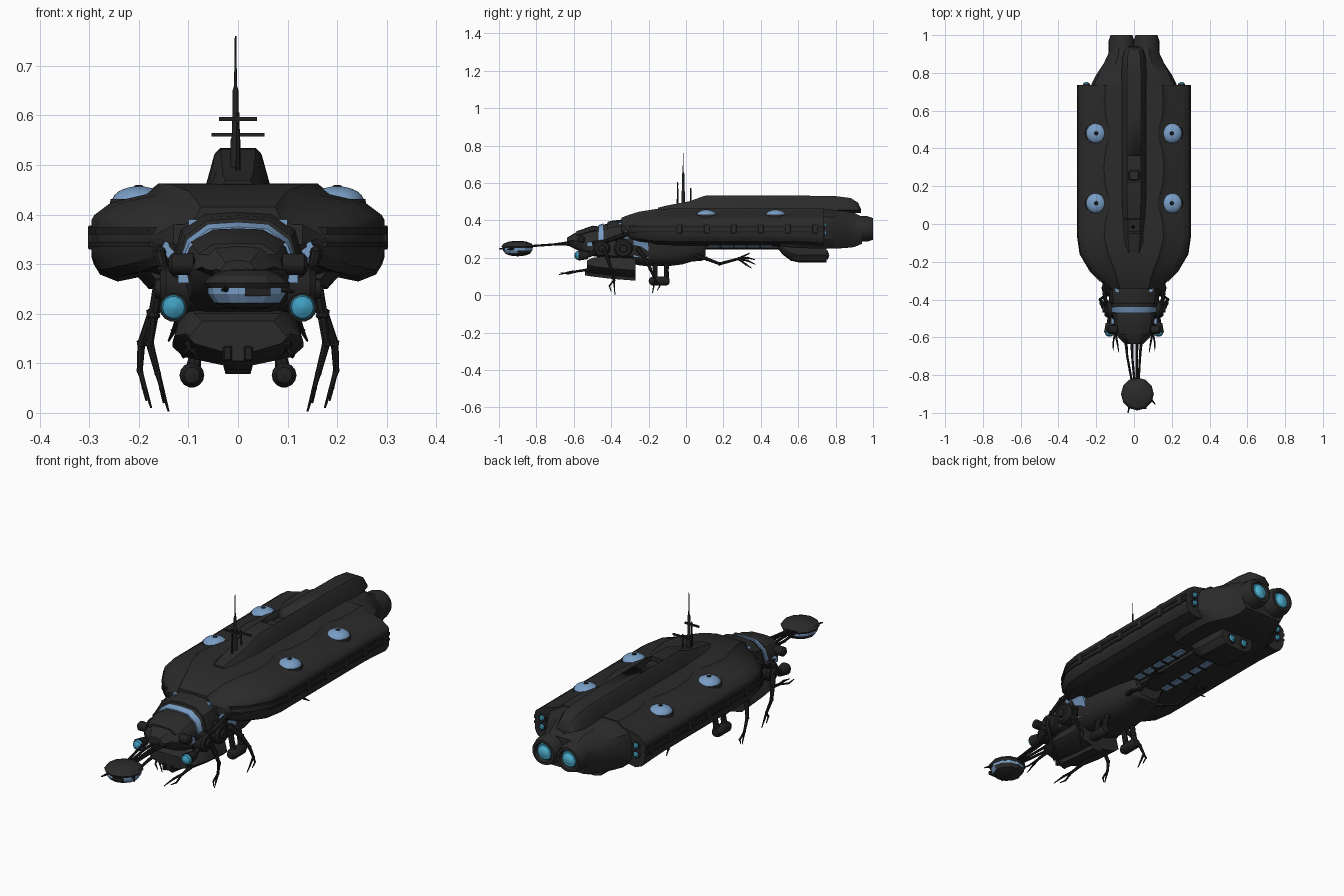
import bpy, bmesh, math
from mathutils import Vector, Matrix

def material(name, rgb):
    m = bpy.data.materials.new(name)
    m.diffuse_color = (*rgb, 1)
    return m

HULL = material("charcoal hull", (0.024, 0.024, 0.024))
MECH = material("black machinery", (0.015, 0.015, 0.015))
GLASS = material("pale blue glass", (0.19, 0.34, 0.56))
GLOW = material("cyan glow", (0.05, 0.34, 0.52))
CORE = material("bright cyan core", (0.10, 0.55, 0.78))

def finish(name, bm, mat, mirror=False, angle=35):
    bmesh.ops.recalc_face_normals(bm, faces=bm.faces)
    me = bpy.data.meshes.new(name)
    bm.to_mesh(me)
    bm.free()
    me.materials.append(mat)
    me.polygons.foreach_set("use_smooth", [True] * len(me.polygons))
    me.set_sharp_from_angle(angle=math.radians(angle))
    ob = bpy.data.objects.new(name, me)
    bpy.context.collection.objects.link(ob)
    if mirror:
        ob.modifiers.new("mirror", "MIRROR").use_mirror_merge = False
    return ob

def skin(bm, rings):
    rows = [[bm.verts.new(p) for p in r] for r in rings]
    n = len(rows[0])
    for a, b in zip(rows, rows[1:]):
        for i in range(n):
            bm.faces.new((a[i], a[(i + 1) % n], b[(i + 1) % n], b[i]))
    bm.faces.new(rows[0])
    bm.faces.new(rows[-1])

def loft(name, sections, mat, angle=35):
    """sections: (y, right-half profile from top centre to bottom centre)"""
    bm = bmesh.new()
    skin(bm, [[(x, y, z) for x, z in h] + [(-x, y, z) for x, z in h[-2:0:-1]] for y, h in sections])
    return finish(name, bm, mat, angle=angle)

def lathe(name, prof, mat, at, axis=(0, 0, 1), segs=20, mirror=False, angle=35):
    """prof: (radius, height along axis) pairs"""
    bm = bmesh.new()
    rot = Vector((0, 0, 1)).rotation_difference(Vector(axis)).to_matrix()
    skin(bm, [[Vector(at) + rot @ Vector((max(r, 1e-4) * math.cos(t * math.tau / segs),
               max(r, 1e-4) * math.sin(t * math.tau / segs), h)) for t in range(segs)] for r, h in prof])
    return finish(name, bm, mat, mirror, angle)

def box(name, x, y, z, mat, mirror=False, bevel=0.0):
    bm = bmesh.new()
    bmesh.ops.create_cube(bm, size=1)
    for v in bm.verts:
        v.co = [a[0] + (a[1] - a[0]) * (c + 0.5) for a, c in zip((x, y, z), v.co)]
    if bevel:
        bmesh.ops.bevel(bm, geom=bm.edges[:], offset=bevel, segments=1, affect="EDGES")
    return finish(name, bm, mat, mirror)

def limb(name, paths, mat=MECH, mirror=True, joints=True):
    """paths: lists of (x, y, z, radius) joined by tapered rods with ball joints"""
    bm = bmesh.new()
    for path in paths:
        for a, b in zip(path, path[1:]):
            p, q = Vector(a[:3]), Vector(b[:3])
            rot = (q - p).to_track_quat("Z", "Y").to_matrix().to_4x4()
            bmesh.ops.create_cone(bm, cap_ends=True, segments=8, radius1=a[3], radius2=b[3],
                                  depth=(q - p).length, matrix=Matrix.Translation((p + q) / 2) @ rot)
        for p in path[1:-1] if joints else []:
            bmesh.ops.create_icosphere(bm, subdivisions=1, radius=p[3] * 1.35, matrix=Matrix.Translation(p[:3]))
    return finish(name, bm, mat, mirror)

# Main hull: (y, half width, plateau half width, top, bottom)
plan = [(-.345, .13, .075, .415, .33), (-.305, .175, .085, .43, .305), (-.25, .23, .10, .447, .287),
        (-.16, .283, .135, .461, .276), (-.07, .296, .157, .463, .274), (.02, .296, .15, .463, .274),
        (.11, .296, .125, .463, .274), (.2, .296, .15, .463, .274), (.3, .296, .16, .463, .274),
        (.39, .296, .15, .463, .274), (.48, .296, .125, .463, .274), (.57, .296, .15, .463, .274),
        (.66, .296, .155, .463, .27), (.735, .296, .15, .463, .265)]
loft("main_hull", [(y, [(0, t), (p, t), (p + (w - p) * .2, t - .022), (p + (w - p) * .7, t - .038),
     (w - .006, t - .064), (w, t - .075), (w, b + .05), (w - .006, b + .033), (w * .94, b + .014),
     (w * .82, b), (w * .62, b + .012), (w * .4, b - .008), (0, b - .012)])
     for y, w, p, t, b in plan], HULL, 30)
for i, (lo, hi) in enumerate([(.335, .345), (.36, .374)]):
    loft(f"side_rail_{i}", [(y, [(0, hi), (w + .005, hi), (w + .005, lo), (0, lo)])
         for y, w, p, t, b in plan[1:]], MECH)
for i in range(6):
    box(f"rail_clamp_{i}", (.285, .303), (-.05 + i * .145, -.02 + i * .145), (.33, .378), HULL, True, .003)

# Stern block narrowing to the engines
loft("stern", [(y, [(0, t), (w * .6, t), (w * .93, t - .04), (w, t - .08), (w, b + .05), (w * .8, b), (0, b)])
     for y, w, t, b in [(.5, .20, .455, .262), (.6, .225, .458, .252), (.74, .225, .46, .25),
                        (.79, .20, .457, .25), (.85, .16, .45, .252), (.9, .137, .44, .258), (.94, .13, .42, .275)]], HULL)
lathe("main_engine", [(0, -.15), (.068, -.15), (.068, -.03), (.058, 0), (.045, 0), (.041, -.015), (0, -.015)],
      HULL, (.066, 1, .355), (0, 1, 0), 28, True)
lathe("engine_glow", [(0, -.02), (.042, -.02), (.036, -.008), (0, -.008)], GLOW, (.066, 1, .355), (0, 1, 0), 24, True)
lathe("engine_core", [(0, -.02), (.026, -.006), (.016, -.001), (0, 0)], CORE, (.066, 1, .355), (0, 1, 0), 24, True)
for z in (.332, .375):
    lathe(f"side_thruster_{z}", [(0, -.02), (.02, -.02), (.018, .006), (0, .006)], HULL, (.252, .738, z), (0, 1, 0), 14, True)
    lathe(f"side_thruster_glow_{z}", [(0, 0), (.015, .003), (.009, .013), (0, .015)], GLOW, (.252, .738, z), (0, 1, 0), 14, True)

# Dorsal spine with a cut hatch
spine = loft("dorsal_spine", [(y, [(0, t), (w * .55, t), (w * .72, t - .012), (w, .455), (0, .44)])
     for y, w, t in [(-.15, .045, .468), (-.1, .055, .48), (.02, .06, .503), (.1, .065, .532), (.3, .066, .534),
                     (.6, .066, .533), (.8, .066, .53), (.88, .062, .52), (.92, .05, .495), (.935, .04, .462)]], HULL, 30)
cutter = box("hatch_cutter", (-.034, .034), (.22, .36), (.498, .6), MECH)
cutter.hide_render = True
cutter.hide_viewport = True
cut = spine.modifiers.new("hatch", "BOOLEAN")
cut.object, cut.operation, cut.solver = cutter, "DIFFERENCE", "EXACT"
box("hatch_block", (-.028, .028), (.23, .285), (.49, .522), HULL, bevel=.006)

# Antenna mast and cross bars
lathe("antenna_mast", [(.011, -.05), (.01, .05), (.007, .06), (.006, .15), (.003, .16), (.0015, .26)],
      MECH, (-.005, -.015, .5), segs=10)
for y, z, w in [(-.045, .594, .038), (.025, .562, .053)]:
    limb(f"antenna_post_{z}", [[(0, y, .48, .005), (0, y, z + .012, .003)]], mirror=False)
    box(f"antenna_bar_{z}", (-w, w), (y - .004, y + .004), (z - .005, z + .003), MECH)

# Deck domes
for y in (.11, .48):
    lathe(f"dome_ring_{y}", [(0, -.03), (.062, -.03), (.057, .004), (0, .004)], HULL, (.2, y, .427), segs=28, mirror=True)
    lathe(f"deck_dome_{y}", [(.054 * math.cos(a * .224), .03 * math.sin(a * .224)) for a in range(8)],
          GLASS, (.2, y, .427), segs=28, mirror=True)
    lathe(f"dome_cap_{y}", [(0, 0), (.012, 0), (.008, .004), (0, .005)], MECH, (.2, y, .455), segs=8, mirror=True)

# Head with glass collar, brow and knobs
def head(y, w, t, b):
    return (y, [(0, t), (w * .5, t - .004), (w * .85, t - .035), (w, (t + b) / 2), (w * .9, b + .02), (w * .6, b), (0, b)])
loft("head", [head(-.635, .05, .308, .268), head(-.6, .085, .33, .25), head(-.57, .10, .342, .235), head(-.5, .108, .36, .21),
              head(-.44, .118, .378, .2), head(-.38, .13, .392, .19), head(-.28, .145, .41, .19)], HULL)
loft("glass_collar", [head(-.468, .117, .375, .215), head(-.44, .121, .385, .21)], GLASS)
loft("neck_collar", [head(-.42, .125, .392, .195), head(-.4, .132, .398, .19), head(-.34, .135, .405, .19)], HULL)
loft("brow", [(-.585, [(0, .342), (.05, .34), (.08, .32), (0, .315)]), (-.5, [(0, .372), (.05, .37), (.095, .345), (0, .33)]),
              (-.475, [(0, .37), (.05, .368), (.095, .345), (0, .33)])], HULL)
loft("cabin_glass", [(-.33, [(0, .37), (.14, .36), (.155, .33), (.125, .29), (.12, .21), (0, .2)]),
                     (-.2, [(0, .37), (.16, .36), (.165, .33), (.135, .26), (.12, .2), (0, .2)])], GLASS)
box("brow_window", (.065, .10), (-.36, -.34), (.372, .39), GLASS, True)
box("cheek_window", (.085, .121), (-.53, -.5), (.262, .285), GLASS, True)
for y, r in [(-.56, .022), (-.36, .02)]:
    lathe(f"head_knob_{y}", [(0, -.03), (r, -.025), (r, .018), (r * .6, .025), (0, .025)],
          MECH, (.115, y, .30), (1, 0, 0), 12, True)
for y, r in [(-.45, .045), (-.335, .05)]:
    lathe(f"shoulder_{y}", [(0, -.06), (r, -.06), (r, .01), (r * .8, .022), (r * .45, .022), (r * .4, .032), (0, .032)],
          MECH, (.135, y, .25), (1, 0, 0), 18, True)
lathe("lamp_housing", [(0, .05), (.02, .05), (.029, .0), (0, .0)], MECH, (.13, -.575, .213), (0, 1, 0), 14, True)
lathe("lamp_eye", [(0, .01), (.026, .004), (.022, -.012), (.01, -.02), (0, -.022)], GLOW, (.13, -.575, .213), (0, 1, 0), 14, True)
limb("lamp_arm", [[(.13, -.53, .213, .014), (.125, -.46, .235, .012)]])
limb("neck_pipe", [[(.12, -.5, .28, .008), (.15, -.42, .29, .01), (.158, -.34, .32, .012), (.15, -.28, .34, .012)]])

# Jaw and belly
def jaw(y, s, t, b):
    return (y, [(0, t), (.09 * s, t), (.12 * s, t - .03), (.132 * s, b + .055), (.11 * s, b + .035), (.03, b + .018), (.025, b), (0, b)])
loft("jaw", [jaw(-.53, .8, .185, .105), jaw(-.5, .97, .2, .1), jaw(-.4, 1, .215, .088), jaw(-.27, 1, .21, .078)], HULL)
box("jaw_grille", (.012, .03), (-.54, -.5), (.105, .135), MECH, True, .003)
loft("belly", [(y, [(0, .3), (w, .29), (w, b + .06), (w * .8, b + .02), (w * .45, b), (0, b)])
     for y, w, b in [(-.3, .125, .17), (-.24, .13, .158), (-.1, .125, .155), (-.02, .115, .165), (.03, .105, .18), (.09, .09, .185), (.105, .08, .2)]], HULL)
loft("rear_belly_pod", [(y, [(0, .28), (w, .28), (w, b + .04), (w * .75, b + .008), (w * .4, b), (0, b)])
     for y, w, b in [(.48, .06, .26), (.52, .085, .215), (.56, .095, .185), (.6, .097, .176), (.75, .09, .175)]], HULL)
loft("keel", [(y, [(0, .3), (.06, .3), (.05, .25), (0, .245)]) for y in (.05, .3, .55)], HULL)
box("belly_window", (.065, .10), (.12, .46), (.258, .272), GLASS, True, .003)
for i in range(4):
    box(f"window_frame_{i}", (.06, .105), (.18 + i * .07, .19 + i * .07), (.254, .274), MECH, True)
lathe("belly_thruster", [(0, -.02), (.027, -.02), (.023, .008), (0, .008)], HULL, (.036, .75, .215), (0, 1, 0), 16, True)
lathe("belly_thruster_glow", [(0, .0), (.018, .007), (.01, .015), (0, .016)], GLOW, (.036, .75, .215), (0, 1, 0), 16, True)

# Slung gun pods
for y in (-.165, -.105):
    limb(f"gun_strut_{y}", [[(.075, y, .17, .014), (.085, y, .12, .012), (.092, y, .08, .016)]])
lathe("gun_pod", [(0, -.06), (.016, -.055), (.025, -.04), (.025, .035), (.018, .05), (0, .052)], MECH, (.093, -.14, .076), (0, 1, 0), 14, True)

# Legs, grasping claws
limb("front_leg", [[(.16, -.44, .25, .013), (.17, -.42, .2, .011), (.178, -.4, .14, .008), (.162, -.385, .08, .006), (.14, -.38, .003, .002)],
                   [(.162, -.385, .08, .005), (.155, -.41, .05, .004), (.15, -.4, .02, .002)]])
limb("rear_leg", [[(.14, -.26, .25, .013), (.172, -.22, .2, .011), (.195, -.19, .14, .008), (.198, -.165, .085, .006), (.175, -.18, .01, .002)],
                  [(.198, -.165, .085, .005), (.19, -.14, .05, .004), (.185, -.155, .025, .002)]])
limb("front_claw", [[(.1, -.5, .14, .009), (.1, -.57, .13, .006), (.09, -.62, .125, .005), (.08, -.68, .11, .002)],
                    [(.1, -.57, .13, .005), (.11, -.63, .115, .004), (.11, -.67, .12, .002)]])
limb("rear_claw", [[(.08, .05, .21, .012), (.1, .11, .195, .009), (.11, .18, .168, .008), (.12, .28, .195, .007), (.11, .34, .225, .003)],
                   [(.12, .28, .195, .006), (.12, .33, .185, .005), (.12, .37, .165, .002)],
                   [(.12, .28, .195, .006), (.13, .32, .165, .005), (.14, .35, .145, .002)],
                   [(.12, .28, .195, .006), (.14, .33, .2, .005), (.14, .37, .19, .002)]])

# Scout pod held on booms
for i, x in enumerate((-.045, -.012, .018, .04)):
    limb(f"boom_{i}", [[(x, -.6, .285 - .012 * (i % 2), .009), (x * .8, -.7, .272, .006), (x * .4 + .008, -.84, .262, .006)]], mirror=False)
AT = (.018, -.9, 0)
lathe("pod_cap", [(0, .25), (.08, .252), (.087, .262), (.075, .276), (.045, .288), (0, .291)], HULL, AT, segs=12, angle=20)
pod = lathe("pod_body", [(0, .256), (.079, .256), (.078, .24), (.066, .222), (.04, .212), (0, .208)], HULL, AT, segs=12, angle=20)
pod.data.materials.append(GLASS)
for f in pod.data.polygons:  # glass band, deeper toward the front
    if abs(f.normal.z) < .9 and (f.center.z > .24 or f.normal.y < -.2):
        f.material_index = 1
box("pod_grille", (.014, .066), (-.979, -.97), (.236, .252), MECH)
limb("pod_spikes", [[(-.02, -.95, .25, .007), (-.032, -1, .248, .003)], [(.085, -.92, .25, .007), (.112, -.955, .245, .003)]], mirror=False)
